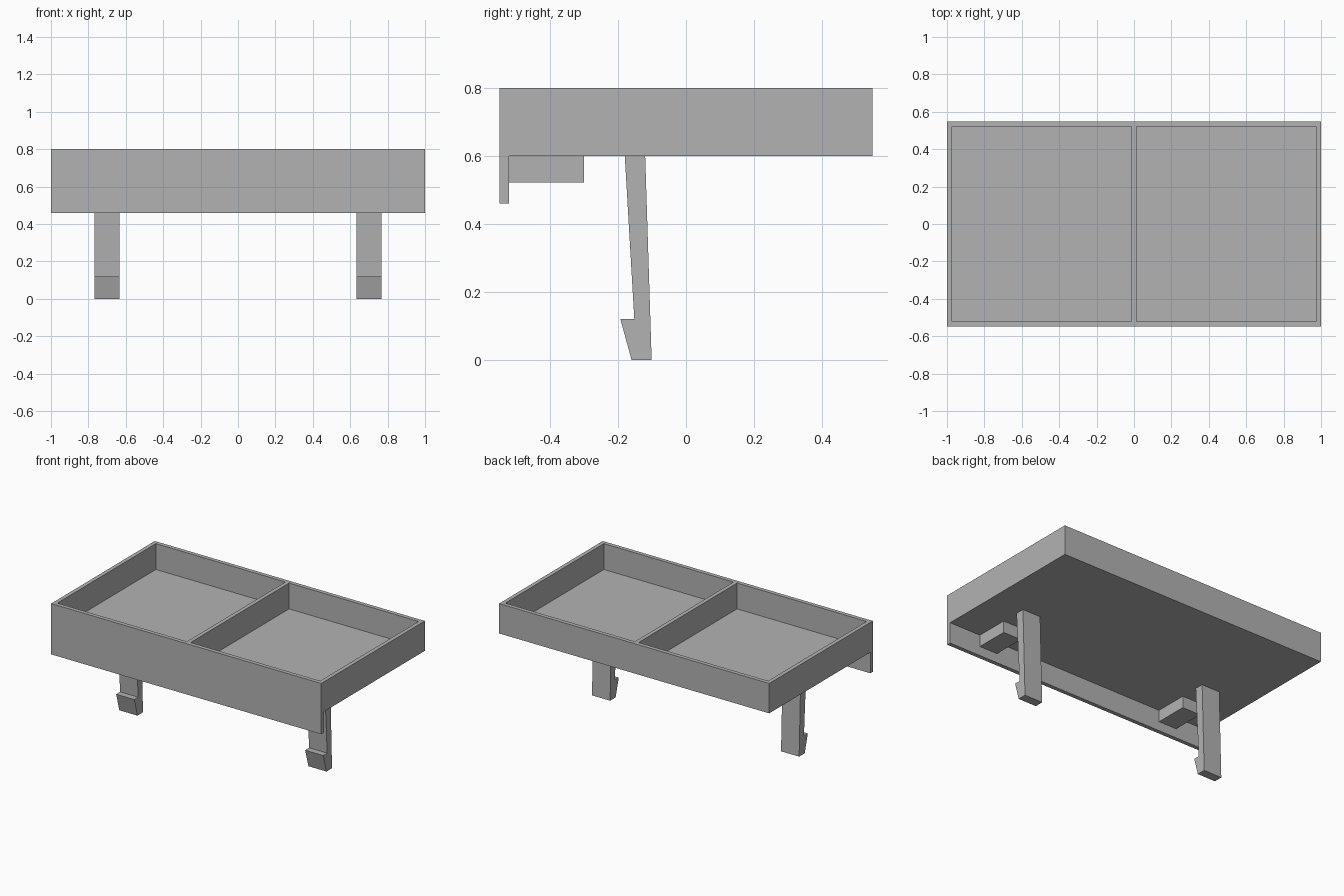
import bpy
import bmesh

if "Cube" in bpy.data.objects:
    bpy.data.objects.remove(bpy.data.objects["Cube"], do_unlink=True)

# Single plain grey material
GREY = (0.45, 0.45, 0.45, 1.0)
grey = bpy.data.materials.new("plain grey")
grey.use_nodes = True
grey.diffuse_color = GREY
grey.node_tree.nodes["Principled BSDF"].inputs["Base Color"].default_value = GREY


def extrude_profile(name, profile, x0, x1):
    """Sweep a (y, z) outline along x between x0 and x1."""
    bm = bmesh.new()
    face = bm.faces.new([bm.verts.new((x0, y, z)) for y, z in profile])
    swept = bmesh.ops.extrude_face_region(bm, geom=[face])["geom"]
    moved = [v for v in swept if isinstance(v, bmesh.types.BMVert)]
    bmesh.ops.translate(bm, verts=moved, vec=(x1 - x0, 0, 0))
    bmesh.ops.recalc_face_normals(bm, faces=bm.faces[:])
    mesh = bpy.data.meshes.new(name)
    bm.to_mesh(mesh)
    bm.free()
    mesh.materials.append(grey)
    obj = bpy.data.objects.new(name, mesh)
    bpy.context.collection.objects.link(obj)
    return obj


def rectangle(y0, y1, z0, z1):
    return [(y0, z0), (y1, z0), (y1, z1), (y0, z1)]


WALL = 0.027
DEPTH = 0.548
BASE, RIM = 0.6, 0.8
LEG_X, LEG_HALF = 0.7, 0.067
inner = DEPTH - WALL

# Tray body with the front lip hanging below its floor
tray = extrude_profile("tray", [
    (-DEPTH, 0.46), (-inner, 0.46), (-inner, BASE),
    (DEPTH, BASE), (DEPTH, RIM), (-DEPTH, RIM)], -1, 1)

# Two open compartments separated by a thin divider
for side, x0, x1 in (("right", WALL - 1, -WALL / 2), ("left", WALL / 2, 1 - WALL)):
    cutter = extrude_profile(side + "_compartment_cutter",
                             rectangle(-inner, inner, BASE + WALL, RIM + 0.1), x0, x1)
    cutter.hide_render = True
    cut = tray.modifiers.new(side + " compartment", 'BOOLEAN')
    cut.operation = 'DIFFERENCE'
    cut.solver = 'EXACT'
    cut.object = cutter
    bpy.context.view_layer.objects.active = tray
    bpy.ops.object.modifier_apply(modifier=cut.name)
    bpy.data.objects.remove(cutter, do_unlink=True)

# Slanted clip legs with a hooked foot, and support blocks behind the lip
clip = [(-0.18, BASE), (-0.12, BASE), (-0.101, 0), (-0.16, 0),
        (-0.193, 0.12), (-0.152, 0.12)]
for side, x in (("right", -LEG_X), ("left", LEG_X)):
    extrude_profile(side + "_clip_leg", clip, x - LEG_HALF, x + LEG_HALF)
    extrude_profile(side + "_support_block",
                    rectangle(-inner, -0.3, 0.522, BASE), x - LEG_HALF, x + LEG_HALF)
